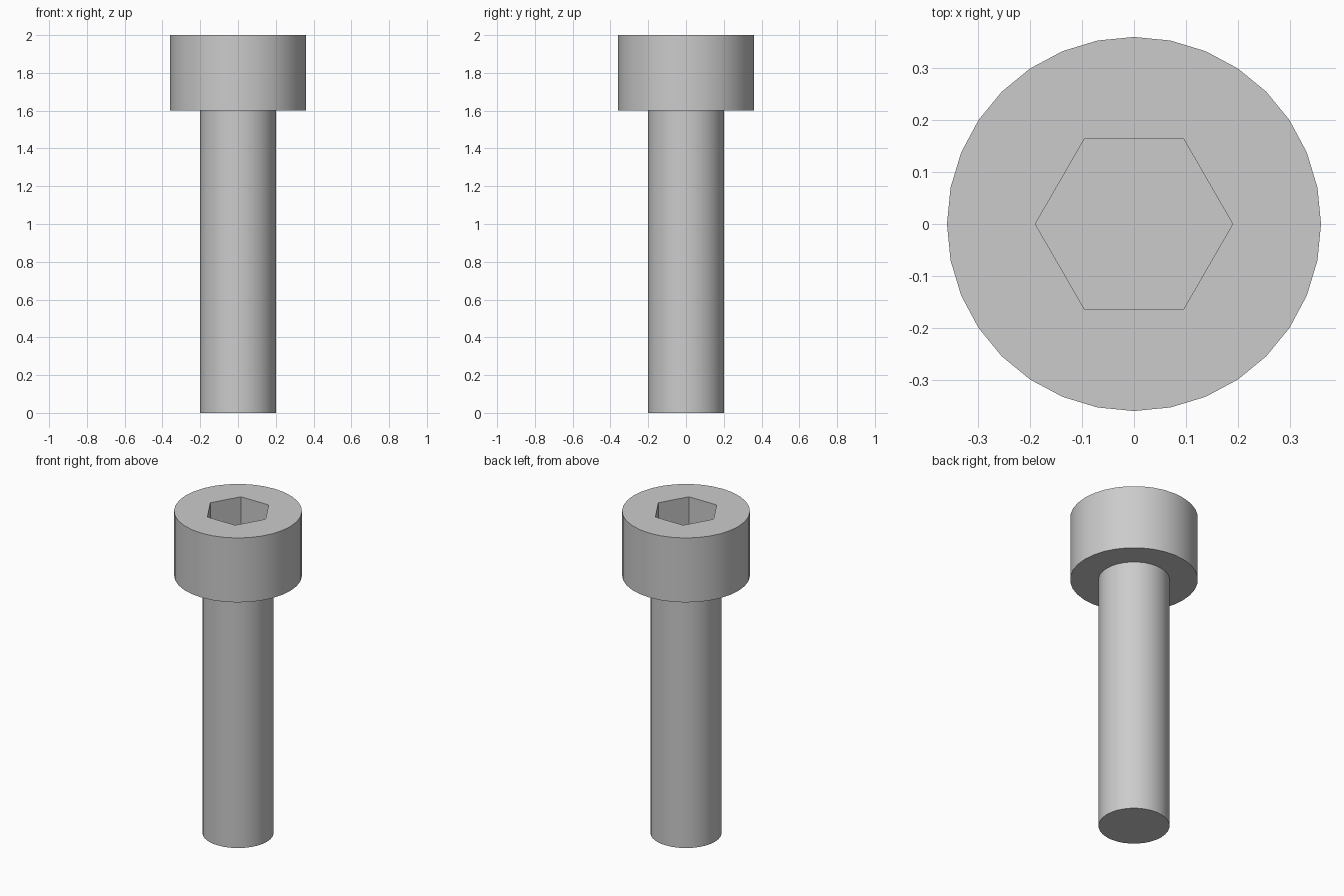
import bpy
import bmesh
from math import cos, sin, tau, radians

cube = bpy.data.objects.get("Cube")
if cube:
    bpy.data.objects.remove(cube, do_unlink=True)

steel = bpy.data.materials.new("grey steel")
steel.use_nodes = True
grey = (0.6, 0.6, 0.6, 1)
steel.diffuse_color = grey
steel.node_tree.nodes["Principled BSDF"].inputs["Base Color"].default_value = grey


def turned(name, profile, sides):
    """Closed solid turned around z from (radius, height) points, bottom to top."""
    bm = bmesh.new()
    rings = [[bm.verts.new((r * cos(tau * i / sides), r * sin(tau * i / sides), z))
              for i in range(sides)] for r, z in profile]
    for low, high in zip(rings, rings[1:]):
        for i in range(sides):
            j = (i + 1) % sides
            bm.faces.new((low[i], low[j], high[j], high[i]))
    bm.faces.new(rings[0][::-1])
    bm.faces.new(rings[-1])
    mesh = bpy.data.meshes.new(name)
    bm.to_mesh(mesh)
    bm.free()
    mesh.materials.append(steel)
    obj = bpy.data.objects.new(name, mesh)
    bpy.context.collection.objects.link(obj)
    return obj


# Shaft and cylindrical head as one solid
bolt = turned("socket_head_bolt", [(0.2, 0), (0.2, 1.6), (0.36, 1.6), (0.36, 2)], 32)

# Hexagonal key socket cut into the head
cutter = turned("socket_cutter", [(0.19, 1.8), (0.19, 2.1)], 6)
cutter.hide_render = True
cut = bolt.modifiers.new("key socket", "BOOLEAN")
cut.operation = "DIFFERENCE"
cut.solver = "EXACT"
cut.object = cutter

bpy.ops.object.select_all(action="DESELECT")
bolt.select_set(True)
bpy.context.view_layer.objects.active = bolt
bpy.ops.object.modifier_apply(modifier=cut.name)
bpy.data.objects.remove(cutter, do_unlink=True)

# Smooth round walls, crisp rims and socket edges
bpy.ops.object.shade_smooth_by_angle(angle=radians(30))
